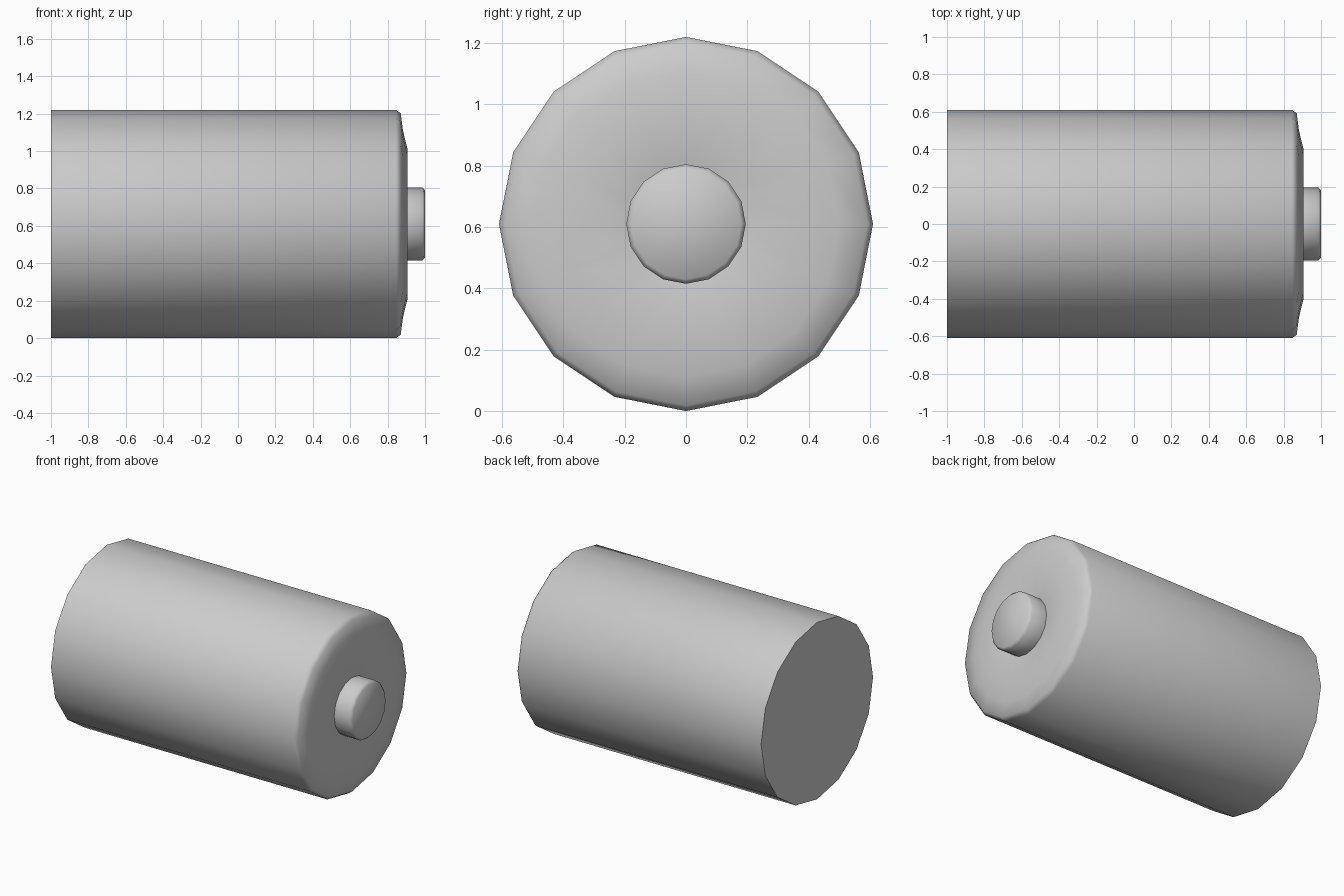
import bpy, bmesh, math

if "Cube" in bpy.data.objects:
    bpy.data.objects.remove(bpy.data.objects["Cube"])

SIDES = 16
AXIS_Z = 0.61


def lathe(name, profile):
    """Revolve (x, radius) points around the long horizontal axis, capping both ends."""
    bm = bmesh.new()
    rings = []
    for x, r in profile:
        ring = []
        for i in range(SIDES):
            a = 2 * math.pi * i / SIDES
            ring.append(bm.verts.new((x, r * math.cos(a), AXIS_Z + r * math.sin(a))))
        rings.append(ring)
    for a, b in zip(rings, rings[1:]):
        for i in range(SIDES):
            j = (i + 1) % SIDES
            bm.faces.new((a[i], a[j], b[j], b[i]))
    bm.faces.new(rings[0])
    bm.faces.new(rings[-1])
    bmesh.ops.recalc_face_normals(bm, faces=bm.faces)
    mesh = bpy.data.meshes.new(name)
    bm.to_mesh(mesh)
    bm.free()
    obj = bpy.data.objects.new(name, mesh)
    bpy.context.collection.objects.link(obj)
    bpy.ops.object.select_all(action='DESELECT')
    obj.select_set(True)
    bpy.context.view_layer.objects.active = obj
    bpy.ops.object.shade_smooth_by_angle(angle=math.radians(55))
    return obj


# One turned form: flat back, straight casing, rounded rim,
# shallow dished end and the raised contact button
lathe("battery_body", [
    (-1.0, 0.61), (0.845, 0.61), (0.87, 0.592), (0.882, 0.50),
    (0.905, 0.405), (0.87, 0.195),
    (0.985, 0.195), (1.0, 0.18),
])
